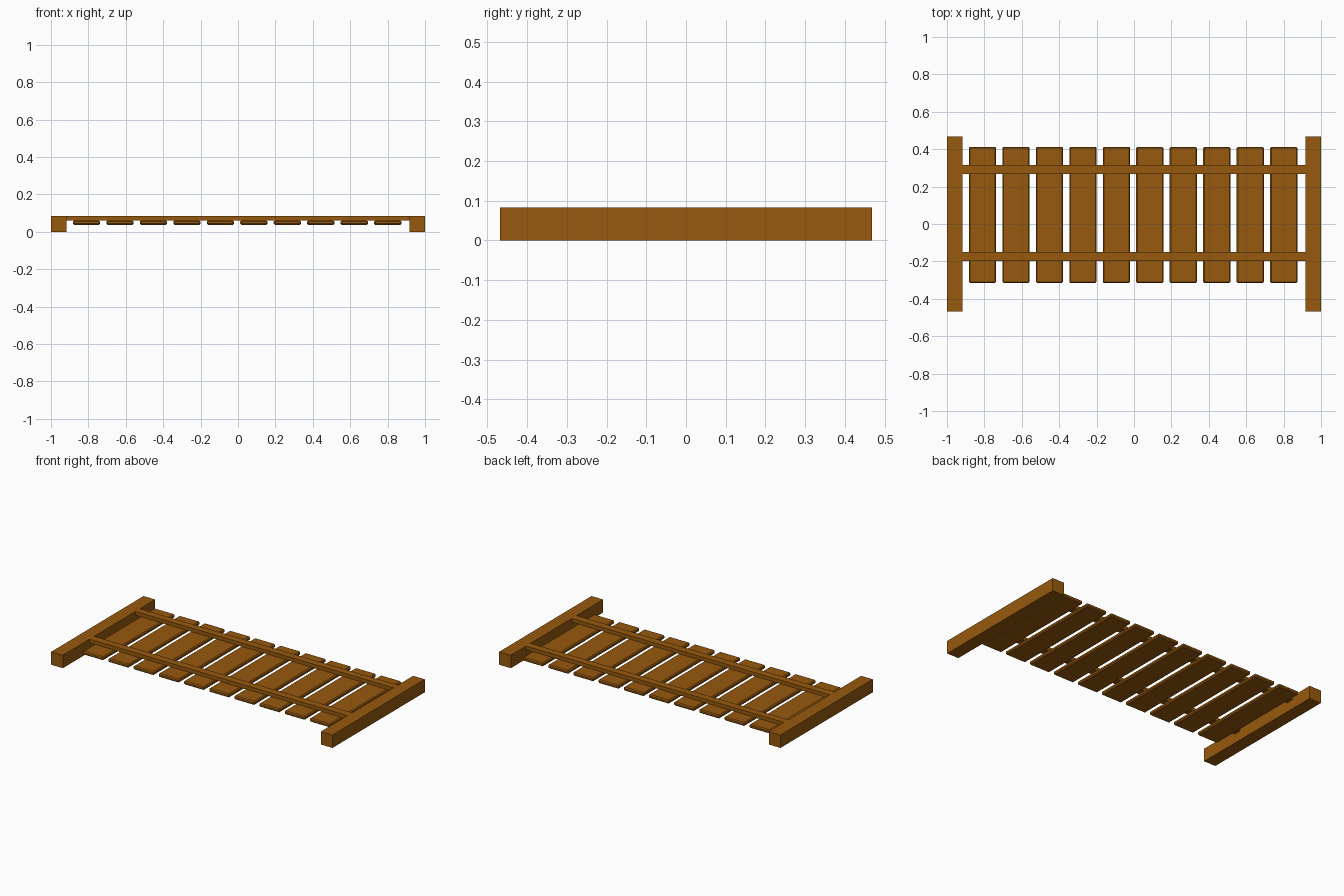
import bpy

if "Cube" in bpy.data.objects:
    bpy.data.objects.remove(bpy.data.objects["Cube"])

wood = bpy.data.materials.new("wood")
wood.diffuse_color = (0.31, 0.10, 0.004, 1)
wood.use_nodes = True
wood.node_tree.nodes["Principled BSDF"].inputs["Base Color"].default_value = wood.diffuse_color


def board(name, x, y, z, bevel=0.0):
    """Box spanning the given (min, max) ranges, optionally with chamfered edges."""
    bpy.ops.mesh.primitive_cube_add(size=1, location=[sum(r) / 2 for r in (x, y, z)])
    ob = bpy.context.object
    ob.name = name
    ob.scale = [r[1] - r[0] for r in (x, y, z)]
    bpy.ops.object.transform_apply(location=False, rotation=False, scale=True)
    ob.data.materials.append(wood)
    if bevel:
        mod = ob.modifiers.new("chamfer", 'BEVEL')
        mod.width = bevel
        mod.segments = 1
    return ob


# End posts
board("left_post", (-1, -0.917), (-0.469, 0.469), (0, 0.083))
board("right_post", (0.917, 1), (-0.469, 0.469), (0, 0.083))

# Long rails joining the posts
board("upper_rail", (-0.917, 0.917), (0.268, 0.315), (0.059, 0.083))
board("lower_rail", (-0.917, 0.917), (-0.199, -0.150), (0.059, 0.083))

# Ten chamfered slats under the rails
for i in range(10):
    cx = -0.810 + i * 0.179
    board(f"slat_{i + 1}", (cx - 0.073, cx + 0.073), (-0.315, 0.412), (0.037, 0.060), bevel=0.006)
